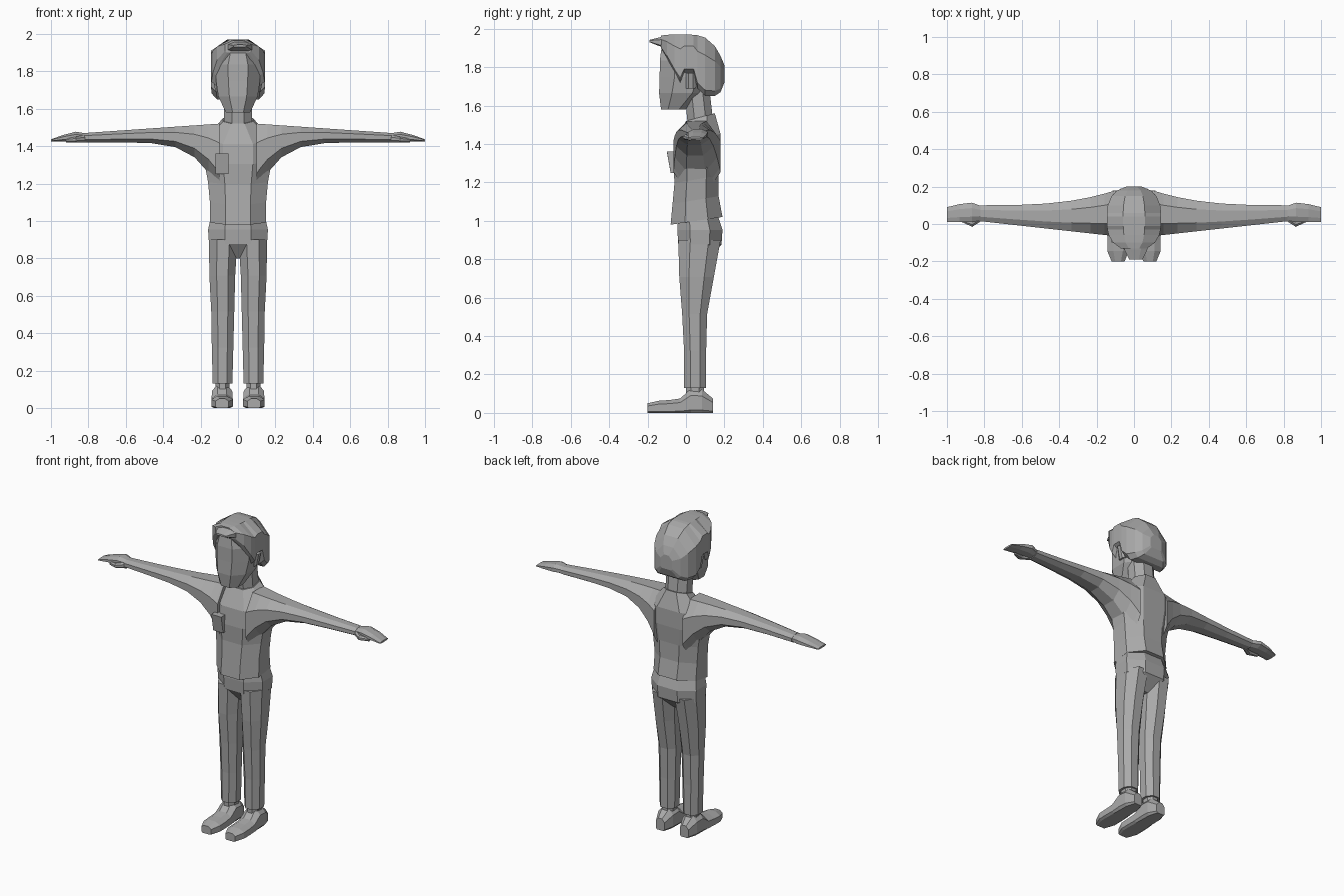
import bpy, bmesh

cube = bpy.data.objects.get("Cube")
if cube:
    bpy.data.objects.remove(cube, do_unlink=True)

GREY = (.4, .4, .4, 1)
grey = bpy.data.materials.new("plain grey")
grey.use_nodes = True
grey.diffuse_color = GREY
grey.node_tree.nodes["Principled BSDF"].inputs["Base Color"].default_value = GREY

# Each axis maps (position along it, across, other) to x, y, z
AXES = {"z": lambda along, across, other: (across, other, along),
        "x": lambda along, across, other: (along, across, other),
        "y": lambda along, across, other: (across, along, other)}


def steps(start, end, count):
    """Evenly spaced stations."""
    return [start + (end - start) * i / (count - 1) for i in range(count)]


def around(halves, middle=0):
    """Lower and upper bounds lying evenly about a middle."""
    return [middle - h for h in halves], [middle + h for h in halves]


def corners(a0, a1, b0, b1, low, high):
    """Rectangle with chamfered corners, as eight points."""
    w, h = a1 - a0, b1 - b0
    return [(a0 + low * w, b0), (a1 - low * w, b0),
            (a1, b0 + low * h), (a1, b1 - high * h),
            (a1 - high * w, b1), (a0 + high * w, b1),
            (a0, b1 - high * h), (a0, b0 + low * h)]


def loft(name, axis, stations, across, other, low=.28, high=.28, tilt=0, side=1):
    """Skin chamfered sections; bounds are one value or one per station."""
    bounds = [b if isinstance(b, (list, tuple)) else [b] * len(stations)
              for b in (*across, *other)]
    bm = bmesh.new()
    loops = []
    for along, a0, a1, b0, b1 in zip(stations, *bounds):
        loop = []
        for a, b in corners(a0, a1, b0, b1, low, high):
            lift = tilt * (b - b0) / (b1 - b0)
            x, y, z = AXES[axis](along + lift, a, b)
            loop.append(bm.verts.new((side * x, y, z)))
        loops.append(loop)
    for ring, following in zip(loops, loops[1:]):
        for i in range(len(ring)):
            bm.faces.new((ring[i - 1], ring[i], following[i], following[i - 1]))
    bm.faces.new(loops[0])
    bm.faces.new(loops[-1])
    bmesh.ops.recalc_face_normals(bm, faces=bm.faces)
    mesh = bpy.data.meshes.new(name)
    bm.to_mesh(mesh)
    bm.free()
    mesh.materials.append(grey)
    obj = bpy.data.objects.new(name, mesh)
    bpy.context.collection.objects.link(obj)
    return obj


def fuse(base, others):
    """Merge overlapping parts into one clean skin."""
    bpy.context.view_layer.objects.active = base
    for other in others:
        modifier = base.modifiers.new("fuse", "BOOLEAN")
        modifier.operation = "UNION"
        modifier.solver = "EXACT"
        modifier.object = other
        bpy.ops.object.modifier_apply(modifier=modifier.name)
        bpy.data.objects.remove(other, do_unlink=True)


SIDES = {"left": 1, "right": -1}

# Shirt body, with hem and collar rising towards the back
shirt = loft("shirt", "z", steps(.98, 1.52, 6),
             around((.15, .15, .16, .18, .18, .08)),
             ((-.08, -.07, -.06, -.065, -.055, 0),
              (.19, .17, .17, .18, .18, .15)), tilt=.04)

# Sleeves flare smoothly into the chest, with sections closer near the armpit
reach = [s * s for s in steps(0, 1, 8)]
sleeves = [loft(f"{label}_sleeve", "x", [.1 + .72 * t for t in reach],
                ([.08 * t - .065 for t in reach],
                 [.1 + .08 * (1 - t) ** 3 for t in reach]),
                ([1.42 - .27 * (1 - t) ** 6 for t in reach],
                 [1.52 - .05 * t for t in reach]), side=side)
           for label, side in SIDES.items()]
fuse(shirt, sleeves)

# Chest pocket, standing a little proud of the shirt
loft("shirt_pocket", "z", (1.25, 1.36), (-.12, -.05),
     ((-.08, -.1), -.05), low=.02, high=.02)

# Trousers: hips fused with two legs that narrow below the knee
trousers = loft("trousers", "z", steps(.8, 1.03, 4),
                around((.08, .155, .16, .143)),
                ((.02, -.04, -.045, -.04), (.11, .185, .19, .165)))
legs = [loft(f"{label}_leg", "z", steps(.13, .9, 5),
             ((.03, .025, .02, .015, .003), (.135, .14, .143, .153, .155)),
             ((-.01, -.01, -.02, -.035, -.04), (.105, .105, .11, .145, .18)),
             side=side)
        for label, side in SIDES.items()]
fuse(trousers, legs)

# Hands, ankles, shoes and ears come in pairs
for label, side in SIDES.items():
    loft(f"{label}_hand", "x", steps(.8, 1, 4),
         ((.025, .01, .01, .01), (.09, .114, .106, .09)),
         (1.425, (1.465, 1.477, 1.46, 1.436)), side=side)
    loft(f"{label}_thumb", "x", steps(.81, .92, 3),
         ((.02, -.015, .01), (.06, .03, .03)),
         (1.42, (1.46, 1.45, 1.44)), side=side)
    loft(f"{label}_ankle", "z", (.09, .15), (.045, .12), (0, .095), side=side)
    loft(f"{label}_shoe", "y", steps(-.2, .14, 7),
         around((.035, .058, .058, .056, .054, .052, .03), middle=.085),
         (0, (.05, .063, .067, .075, .127, .122, .075)), low=.12, side=side)
    loft(f"{label}_ear", "z", (1.69, 1.77), (.09, (.12, .137)),
         (0, .05), side=side)

# Neck leaning forward into the head
loft("neck", "z", (1.49, 1.7), (-.075, .075), ((.01, -.01), (.145, .12)))

# Head: flat face tapering to the chin
loft("head", "z", steps(1.58, 1.92, 5),
     around((.065, .105, .118, .12, .085)),
     ((-.13, -.14, -.137, -.136, -.125), (0, .1, .14, .14, .11)))

# Hair: rounded crown whose lower edge drops at the sideburns and the nape
crown = (-.13, -.1, -.06, -.03, -.01, .04, .06, .1, .15, .18, .2)
edge = (1.9, 1.85, 1.77, 1.72, 1.77, 1.77, 1.69, 1.65, 1.65, 1.67, 1.72)
loft("hair", "y", crown,
     around([.145 * (1 - abs((y - .03) / .175) ** 3) ** .5 for y in crown]),
     (edge, [1.97 - .16 * ((y + .03) / .23) ** 4 for y in crown]), low=.1, high=.3)

# Quiff sweeping forward over the forehead
loft("quiff", "y", steps(-.19, -.04, 4),
     around((.035, .06, .075, .07), middle=.01),
     ((1.93, 1.91, 1.9, 1.9), (1.942, 1.955, 1.966, 1.97)), low=.15)
